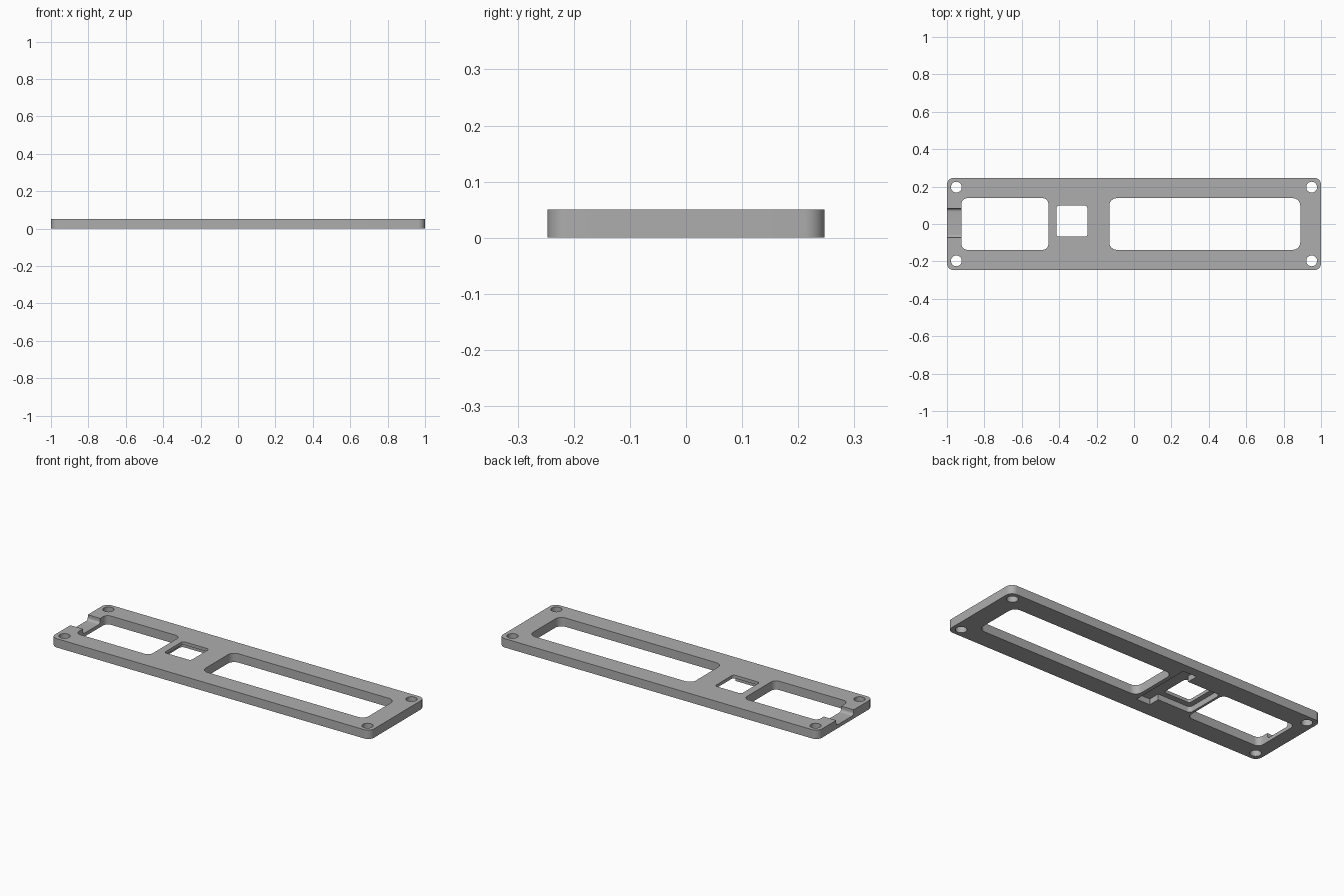
import bpy, bmesh, math
from mathutils import Matrix, Vector

cube = bpy.data.objects.get("Cube")
if cube:
    bpy.data.objects.remove(cube, do_unlink=True)

THICK = 0.05

grey = bpy.data.materials.new("plain grey")
grey.use_nodes = True
GREY = (0.42, 0.42, 0.42, 1)
grey.diffuse_color = GREY
grey.node_tree.nodes["Principled BSDF"].inputs["Base Color"].default_value = GREY


def rounded_prism(name, u0, u1, v0, v1, radius, w0, w1, along_x=False, steps=8):
    """Rounded rectangle extruded from w0 to w1, along z or along x."""
    bm = bmesh.new()
    corners = [(u1 - radius, v1 - radius), (u0 + radius, v1 - radius),
               (u0 + radius, v0 + radius), (u1 - radius, v0 + radius)]
    verts = []
    for k, (cu, cv) in enumerate(corners):
        for i in range(steps + 1):
            a = math.pi / 2 * (k + i / steps)
            verts.append(bm.verts.new((cu + radius * math.cos(a), cv + radius * math.sin(a), w0)))
    face = bm.faces.new(verts)
    top = bmesh.ops.extrude_face_region(bm, geom=[face])["geom"]
    bmesh.ops.translate(bm, vec=Vector((0, 0, w1 - w0)),
                        verts=[g for g in top if isinstance(g, bmesh.types.BMVert)])
    if along_x:  # cycle the axes: u -> y, v -> z, w -> x
        turn = Matrix(((0, 0, 1), (1, 0, 0), (0, 1, 0))).to_4x4()
        bmesh.ops.transform(bm, matrix=turn, verts=bm.verts)
    bmesh.ops.recalc_face_normals(bm, faces=bm.faces)
    return finish(name, bm)


def round_hole(name, x, y, radius):
    bm = bmesh.new()
    bmesh.ops.create_cone(bm, cap_ends=True, segments=40, radius1=radius, radius2=radius,
                          depth=4 * THICK, matrix=Matrix.Translation((x, y, 0)))
    return finish(name, bm)


def finish(name, bm):
    mesh = bpy.data.meshes.new(name)
    bm.to_mesh(mesh)
    bm.free()
    mesh.materials.append(grey)
    obj = bpy.data.objects.new(name, mesh)
    bpy.context.collection.objects.link(obj)
    return obj


def window(name, x0, x1, y0, y1, radius):
    return rounded_prism(name, x0, x1, y0, y1, radius, -THICK, 2 * THICK)


# Plate body
plate = rounded_prism("cover_plate", -1, 1, -0.247, 0.247, 0.037, 0, THICK, steps=12)

# Openings through the plate
cutters = [
    window("long_window", -0.132, 0.889, -0.138, 0.138, 0.04),
    window("short_window", -0.922, -0.458, -0.138, 0.138, 0.03),
    window("square_opening", -0.415, -0.249, -0.068, 0.098, 0.014),
]
for sx in (-1, 1):
    for sy in (-1, 1):
        cutters.append(round_hole("screw_hole", 0.95 * sx, 0.197 * sy, 0.029))

# Recesses in the underside, around and beside the square opening
POCKET = 0.032
cutters.append(rounded_prism("square_recess", -0.445, -0.21, -0.1, 0.13, 0.02, -THICK, POCKET))
cutters.append(rounded_prism("strip_recess", -0.24, -0.155, -0.165, 0.195, 0.002, -THICK, POCKET))

# Cable groove across the top of the narrow end
cutters.append(rounded_prism("cable_groove", -0.073, 0.083, 0.02, 0.12, 0.016,
                             -1.05, -0.9, along_x=True))

for cutter in cutters:
    cutter.hide_render = True
    cut = plate.modifiers.new(cutter.name, "BOOLEAN")
    cut.operation = "DIFFERENCE"
    cut.solver = "EXACT"
    cut.object = cutter

# Apply the cuts and drop the cutters
bpy.ops.object.select_all(action="DESELECT")
plate.select_set(True)
bpy.context.view_layer.objects.active = plate
for name in [m.name for m in plate.modifiers]:
    bpy.ops.object.modifier_apply(modifier=name)
for cutter in cutters:
    bpy.data.objects.remove(cutter, do_unlink=True)

bpy.ops.object.shade_smooth_by_angle(angle=math.radians(30))
